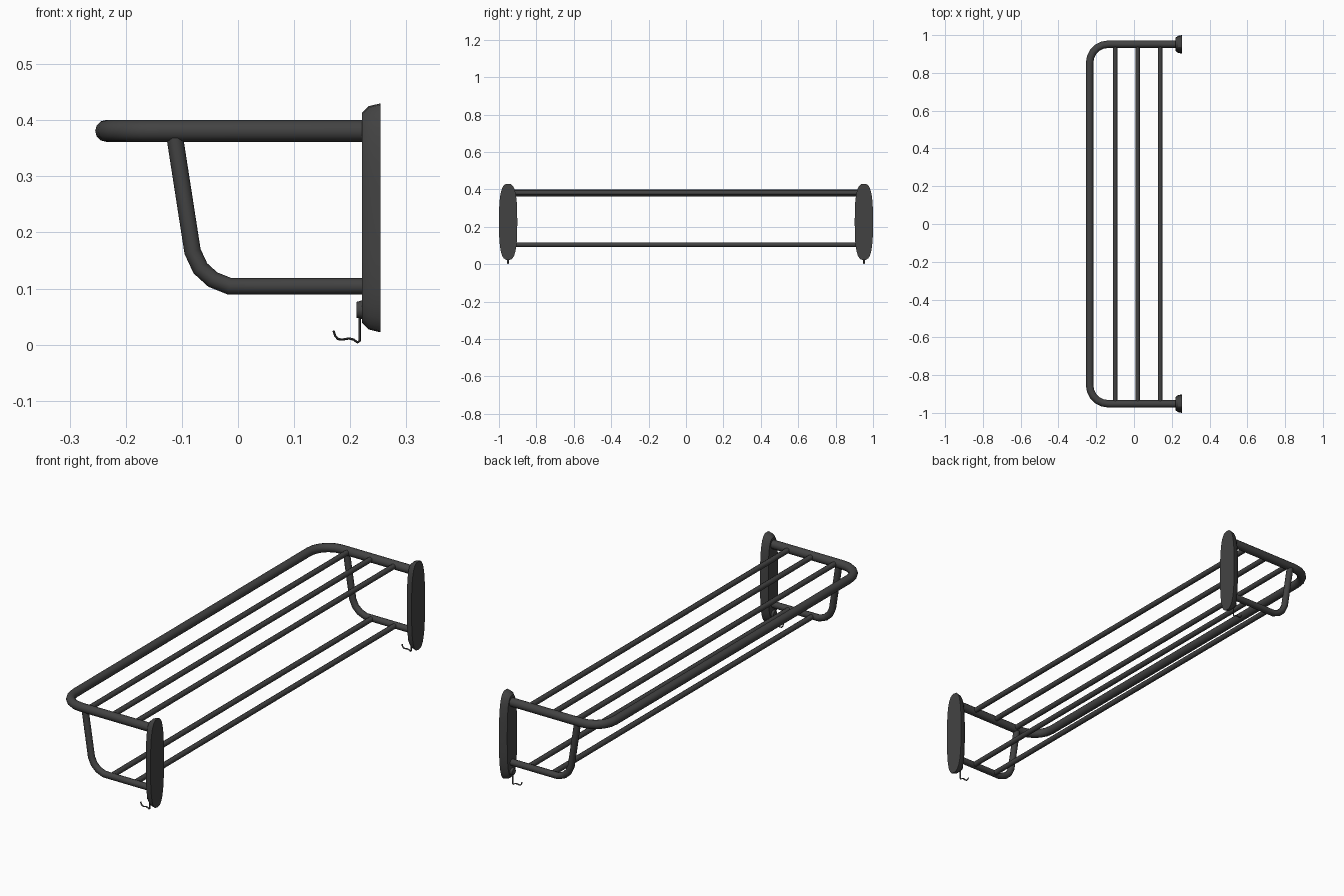
import bpy, bmesh, math
from mathutils import Matrix, Vector

cube = bpy.data.objects.get("Cube")
if cube:
    bpy.data.objects.remove(cube, do_unlink=True)

metal = bpy.data.materials.new("dark grey metal")
metal.use_nodes = True
grey = (0.055, 0.055, 0.055, 1)
metal.diffuse_color = grey
metal.node_tree.nodes["Principled BSDF"].inputs["Base Color"].default_value = grey

END_Y = 0.952     # side planes of the rack
TOP_Z = 0.381
LOW_Z = 0.104


def finish(name, bm, angle=50):
    bmesh.ops.recalc_face_normals(bm, faces=bm.faces)
    mesh = bpy.data.meshes.new(name)
    bm.to_mesh(mesh)
    bm.free()
    mesh.materials.append(metal)
    obj = bpy.data.objects.new(name, mesh)
    bpy.context.collection.objects.link(obj)
    bpy.ops.object.select_all(action='DESELECT')
    obj.select_set(True)
    bpy.context.view_layer.objects.active = obj
    bpy.ops.object.shade_smooth_by_angle(angle=math.radians(angle))
    return obj


def loft(bm, rings):
    """Skin a list of point rings and cap both ends."""
    loops = [[bm.verts.new(p) for p in ring] for ring in rings]
    for a, b in zip(loops, loops[1:]):
        for i in range(len(a)):
            j = (i + 1) % len(a)
            bm.faces.new((a[i], a[j], b[j], b[i]))
    bm.faces.new(loops[0])
    bm.faces.new(loops[-1])


def tube(name, path, radius, normal, sides=10, flatten=1):
    """Mitred tube along a planar path; normal is the plane's normal."""
    pts = [Vector(p) for p in path]
    n = Vector(normal)
    rings = []
    for i, p in enumerate(pts):
        d_in = (p - pts[max(i - 1, 0)]).normalized()
        d_out = (pts[min(i + 1, len(pts) - 1)] - p).normalized()
        side = (d_in + d_out).normalized().cross(n)
        miter = 1 if i in (0, len(pts) - 1) else 1 / math.cos(d_in.angle(d_out) / 2)
        rings.append([p + side * radius * miter * math.cos(a) + n * radius * flatten * math.sin(a)
                      for a in (math.tau * k / sides for k in range(sides))])
    bm = bmesh.new()
    loft(bm, rings)
    return finish(name, bm)


# Top frame: one tube bent around both front corners
bend, front_x, steps = 0.1, -0.235, 5
corner = []
for k in range(steps + 1):
    a = math.pi / 2 * k / steps
    corner.append((front_x + bend * (1 - math.sin(a)), END_Y - bend * (1 - math.cos(a)), TOP_Z))
half = [(0.226, END_Y, TOP_Z)] + corner
tube("top_frame", half + [(x, -y, z) for x, y, z in reversed(half)], 0.0195, (0, 0, 1), 12)

# Straight rails across the rack
for label, z, xs in (("top_rail", TOP_Z, (-0.1, 0.019, 0.138)),
                     ("lower_rail", LOW_Z, (0.019, 0.138))):
    for i, x in enumerate(xs):
        tube(f"{label}_{i + 1}", [(x, -END_Y, z), (x, END_Y, z)], 0.012, (0, 0, 1), 8)

bracket_path = [(-0.113, 0.372), (-0.081, 0.166), (-0.067, 0.136),
                (-0.045, 0.116), (-0.015, LOW_Z), (0.226, LOW_Z)]
hook_path = [(0.217, 0.06), (0.217, 0.007), (0.213, 0.004), (0.206, 0.009), (0.198, 0.011),
             (0.186, 0.009), (0.178, 0.010), (0.173, 0.016), (0.170, 0.025)]

for label, s in (("left", 1), ("right", -1)):
    y = s * END_Y
    # Bent support bracket
    tube(f"{label}_bracket", [(x, y, z) for x, z in bracket_path], 0.0148, (0, 1, 0), 10)

    # Rounded wall plate with a bevelled inner edge
    def outline(x, half_w, half_h, n=32):
        ring = []
        for k in range(n):
            a = math.tau * k / n
            c, d = math.cos(a), math.sin(a)
            ring.append((x, s * 0.951 + half_w * math.copysign(abs(c) ** 0.7, c),
                         0.226 + half_h * math.copysign(abs(d) ** 0.7, d)))
        return ring
    bm = bmesh.new()
    loft(bm, [outline(0.254, 0.049, 0.204), outline(0.233, 0.045, 0.199),
              outline(0.221, 0.036, 0.187)])
    finish(f"{label}_wall_plate", bm, 30)

    # Small button holding the hook
    bm = bmesh.new()
    bmesh.ops.create_cone(bm, cap_ends=True, segments=12, radius1=0.018, radius2=0.014, depth=0.014,
                          matrix=Matrix.Translation((0.218, y, 0.062)) @ Matrix.Rotation(-math.pi / 2, 4, 'Y'))
    finish(f"{label}_hook_button", bm, 30)

    # Thin wavy hook
    tube(f"{label}_hook", [(x, y, z) for x, z in hook_path], 0.002, (0, 1, 0), 8, 2.2)
